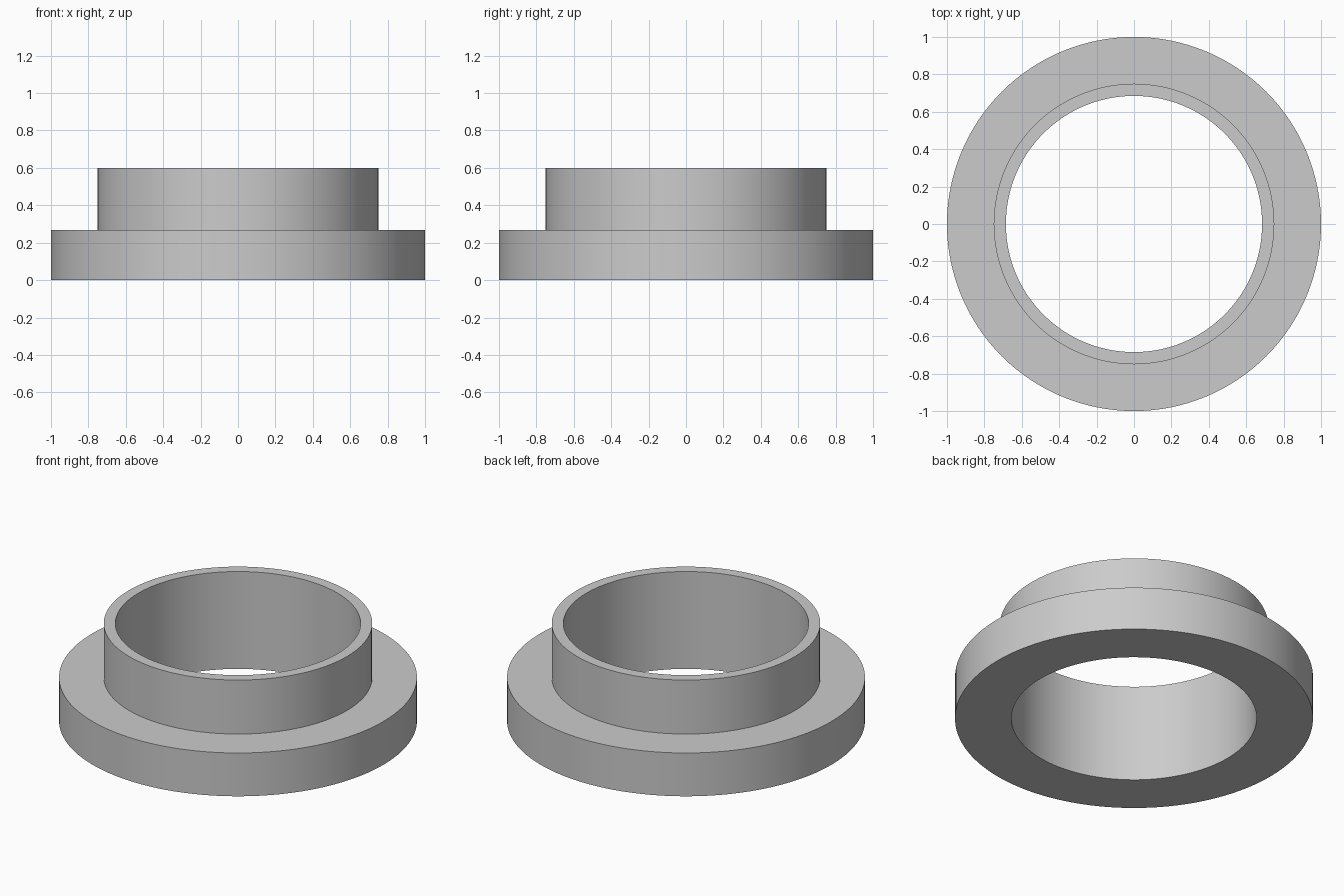
import bpy
import bmesh
from math import cos, sin, tau

cube = bpy.data.objects.get("Cube")
if cube:
    bpy.data.objects.remove(cube, do_unlink=True)

SEGMENTS = 128
BORE, COLLAR, FLANGE = 0.685, 0.75, 1.0
STEP, TOP = 0.267, 0.6

# Plain grey finish
grey = bpy.data.materials.new("plain_grey")
grey.use_nodes = True
colour = (0.6, 0.6, 0.6, 1)
grey.diffuse_color = colour
grey.node_tree.nodes["Principled BSDF"].inputs["Base Color"].default_value = colour


def revolve(name, profile):
    """Turn a closed (radius, height) profile around the z axis."""
    bm = bmesh.new()
    rings = [[bm.verts.new((r * cos(tau * i / SEGMENTS), r * sin(tau * i / SEGMENTS), z))
              for i in range(SEGMENTS)] for r, z in profile]
    for k, ring in enumerate(rings):
        above = rings[(k + 1) % len(rings)]
        for i in range(SEGMENTS):
            j = (i + 1) % SEGMENTS
            bm.faces.new((ring[i], ring[j], above[j], above[i]))
    bmesh.ops.recalc_face_normals(bm, faces=bm.faces)
    mesh = bpy.data.meshes.new(name)
    bm.to_mesh(mesh)
    bm.free()
    mesh.materials.append(grey)
    obj = bpy.data.objects.new(name, mesh)
    bpy.context.collection.objects.link(obj)
    return obj


# Wide flange and thin collar as one turned ring with a straight bore
ring = revolve("flanged_ring", [(BORE, 0), (FLANGE, 0), (FLANGE, STEP),
                                (COLLAR, STEP), (COLLAR, TOP), (BORE, TOP)])

# Smooth walls with crisp rims
bpy.ops.object.select_all(action="DESELECT")
ring.select_set(True)
bpy.context.view_layer.objects.active = ring
bpy.ops.object.shade_smooth_by_angle()
